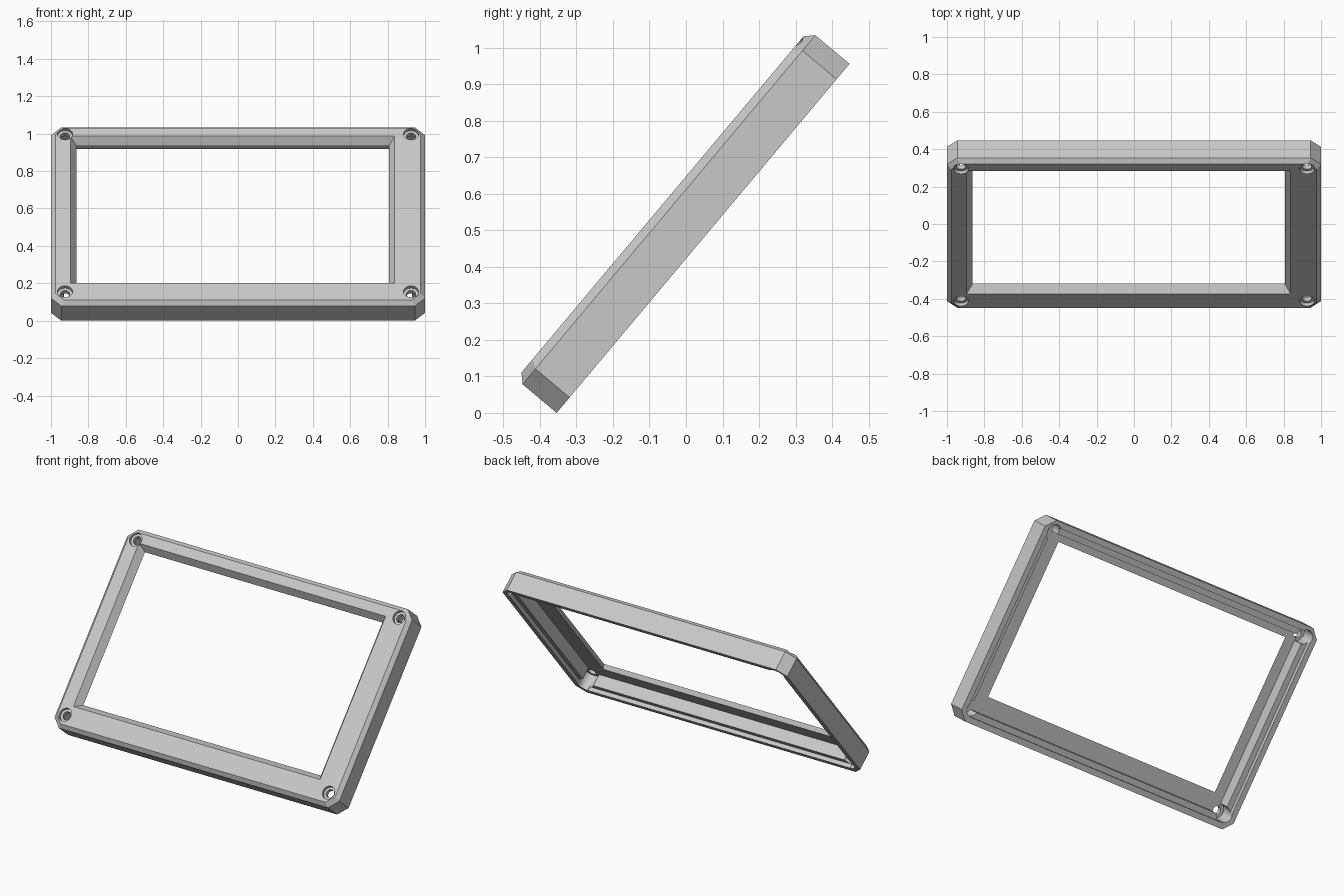
import bpy, bmesh, math
from mathutils import Matrix

cube = bpy.data.objects.get("Cube")
if cube:
    bpy.data.objects.remove(cube, do_unlink=True)

LENGTH, DEPTH, EDGE = 1.247, 0.145, 0.023   # frame height along its slope, thickness, front chamfer
FLOOR = 0.1                                 # back side of the front plate


def box_ring(x0, x1, v0, v1, cut=0.0):
    """Rectangle outline, with cut corners if wanted."""
    if not cut:
        return [(x0, v0), (x1, v0), (x1, v1), (x0, v1)]
    return [(x0 + cut, v0), (x1 - cut, v0), (x1, v0 + cut), (x1, v1 - cut),
            (x1 - cut, v1), (x0 + cut, v1), (x0, v1 - cut), (x0, v0 + cut)]


def inset_ring(d, cut):
    return box_ring(d - 1, 1 - d, d, LENGTH - d, cut)


def circle_ring(x, v, r, sides=32):
    return [(x + r * math.cos(2 * math.pi * i / sides),
             v + r * math.sin(2 * math.pi * i / sides)) for i in range(sides)]


def loft(name, *levels):
    """Closed solid through (outline, height) levels."""
    bm = bmesh.new()
    rings = [[bm.verts.new((x, v, n)) for x, v in ring] for ring, n in levels]
    for a, b in zip(rings, rings[1:]):
        for i in range(len(a)):
            j = (i + 1) % len(a)
            bm.faces.new((a[i], a[j], b[j], b[i]))
    bm.faces.new(rings[0][::-1])
    bm.faces.new(rings[-1])
    bmesh.ops.recalc_face_normals(bm, faces=bm.faces)
    mesh = bpy.data.meshes.new(name)
    bm.to_mesh(mesh)
    bm.free()
    obj = bpy.data.objects.new(name, mesh)
    bpy.context.collection.objects.link(obj)
    return obj


def carve(target, cutter):
    cutter.hide_render = True
    mod = target.modifiers.new("carve", 'BOOLEAN')
    mod.operation, mod.solver, mod.object = 'DIFFERENCE', 'EXACT', cutter
    bpy.context.view_layer.objects.active = target
    bpy.ops.object.modifier_apply(modifier=mod.name)
    bpy.data.objects.remove(cutter, do_unlink=True)


# Outer body with cut corners and a chamfered front edge
frame = loft("display_frame",
             (inset_ring(0, 0.055), 0),
             (inset_ring(0, 0.055), DEPTH - EDGE),
             (inset_ring(EDGE, 0.047), DEPTH))

# Shallow ledge and deep cavity in the back
carve(frame, loft("ledge_cutter", (inset_ring(0.035, 0.045), -0.05),
                  (inset_ring(0.035, 0.045), 0.025)))
carve(frame, loft("cavity_cutter", (inset_ring(0.07, 0), -0.05),
                  (inset_ring(0.07, 0), FLOOR)))

# Off-centre window with sloping sides
def window(t):
    d = 0.032 * t
    return box_ring(d - 0.895, 0.838 - d, 0.141 + d, 1.166 - d)

step = DEPTH - FLOOR
carve(frame, loft("window_cutter", (window(1.3), DEPTH - 1.3 * step),
                  (window(-0.5), DEPTH + 0.5 * step)))

# Corner screw holes: round pocket behind, counterbore in front
for x in (-0.925, 0.925):
    for v in (0.082, 1.181):
        for radius, low, high in ((0.045, -0.05, FLOOR - 0.002),
                                  (0.025, 0.05, 0.2),
                                  (0.04, DEPTH - 0.02, 0.2)):
            ring = circle_ring(x, v, radius)
            carve(frame, loft("hole_cutter", (ring, low), (ring, high)))

# Lean the frame back and place it on the ground
frame.data.transform(Matrix.Translation((0, -0.354, 0)) @ Matrix.Rotation(math.radians(50), 4, 'X'))

# Plain grey plastic
grey = bpy.data.materials.new("light_grey_plastic")
grey.use_nodes = True
color = (0.58, 0.58, 0.58, 1)
grey.diffuse_color = color
grey.node_tree.nodes["Principled BSDF"].inputs["Base Color"].default_value = color
frame.data.materials.clear()
frame.data.materials.append(grey)

bpy.ops.object.select_all(action='DESELECT')
frame.select_set(True)
bpy.context.view_layer.objects.active = frame
bpy.ops.object.shade_smooth_by_angle(angle=math.radians(25))
